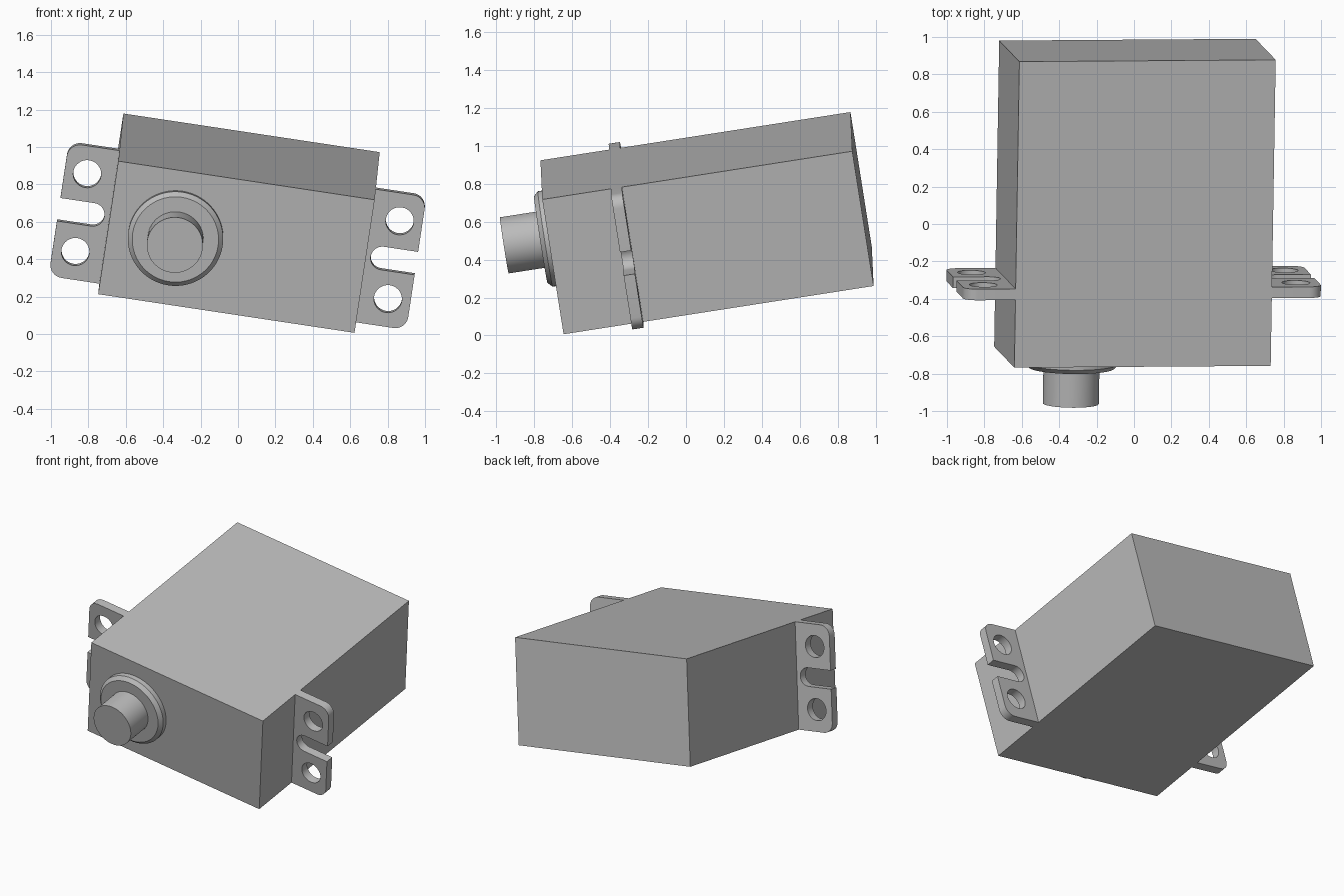
import bpy, bmesh
from math import cos, sin, pi, radians
from mathutils import Matrix, Vector

cube = bpy.data.objects.get("Cube")
if cube:
    bpy.data.objects.remove(cube)

# One grey plastic for everything
grey = bpy.data.materials.new("mid_grey")
grey.use_nodes = True
grey.diffuse_color = (0.5, 0.5, 0.5, 1)
grey.node_tree.nodes["Principled BSDF"].inputs["Base Color"].default_value = (0.5, 0.5, 0.5, 1)

# Tilted pose of the whole servo: local x = width, y = depth, z = height
AXIS_X = Vector((0.9885, 0.007, -0.149)).normalized()
AXIS_Y = Vector((0.015, 0.988, 0.154))
AXIS_Y = (AXIS_Y - AXIS_X * AXIS_Y.dot(AXIS_X)).normalized()
POSE = Matrix((AXIS_X, AXIS_Y, AXIS_X.cross(AXIS_Y))).transposed().to_4x4()
POSE.translation = (0.005, 0.111, 0.5925)

HALF_W, HALF_D, HALF_H = 0.693, 0.828, 0.364
EAR_X, EAR_Y, EAR_T = 0.967, -0.432, 0.03
STAND_UP = Matrix.Rotation(radians(90), 4, 'X')


def finish(name, mesh):
    """Link a mesh as a posed, shaded object."""
    ob = bpy.data.objects.new(name, mesh)
    bpy.context.collection.objects.link(ob)
    mesh.materials.clear()
    mesh.materials.append(grey)
    ob.matrix_world = POSE
    bpy.ops.object.select_all(action='DESELECT')
    ob.select_set(True)
    bpy.context.view_layer.objects.active = ob
    bpy.ops.object.shade_smooth_by_angle(angle=radians(30))
    return ob


def from_bmesh(name, bm):
    bmesh.ops.recalc_face_normals(bm, faces=bm.faces)
    mesh = bpy.data.meshes.new(name)
    bm.to_mesh(mesh)
    bm.free()
    return finish(name, mesh)


def cylinder(name, radius, y_front, y_back, x, chamfer=0):
    """Cylinder along depth with an optional chamfered front rim."""
    bm = bmesh.new()
    bmesh.ops.create_cone(bm, cap_ends=True, segments=64, radius1=radius, radius2=radius,
                          depth=y_back - y_front,
                          matrix=Matrix.Translation((x, (y_front + y_back) / 2, 0)) @ STAND_UP)
    if chamfer:
        rim = [e for e in bm.edges if all(v.co.y < y_front + 0.001 for v in e.verts)]
        bmesh.ops.bevel(bm, geom=rim, offset=chamfer, segments=1, affect='EDGES')
    return from_bmesh(name, bm)


def arc(cx, cz, r, start, end, steps):
    return [(cx + r * cos(start + (end - start) * i / steps),
             cz + r * sin(start + (end - start) * i / steps)) for i in range(steps + 1)]


def ear(name, side):
    """Slotted mounting ear with two screw holes."""
    corner, slot = 0.07, 0.063
    cx, cz = EAR_X - corner, HALF_H - corner
    outline = [(HALF_W, -HALF_H)]
    outline += arc(cx, -cz, corner, -pi / 2, 0, 8)
    outline += [(EAR_X, -slot)]
    outline += arc(0.783, 0, slot, 3 * pi / 2, pi / 2, 16)
    outline += [(EAR_X, slot)]
    outline += arc(cx, cz, corner, 0, pi / 2, 8)
    outline += [(HALF_W, HALF_H)]
    holes = [arc(0.845, z, 0.075, 0, 2 * pi, 32)[:-1] for z in (-0.213, 0.213)]

    curve = bpy.data.curves.new(name, 'CURVE')
    curve.dimensions = '2D'
    curve.fill_mode = 'BOTH'
    curve.extrude = EAR_T
    for loop in [outline] + holes:
        spline = curve.splines.new('POLY')
        spline.points.add(len(loop) - 1)
        for point, (x, z) in zip(spline.points, loop):
            point.co = (side * x, z, 0, 1)
        spline.use_cyclic_u = True
    temp = bpy.data.objects.new(name + "_outline", curve)
    bpy.context.collection.objects.link(temp)
    bpy.context.view_layer.update()
    mesh = bpy.data.meshes.new_from_object(
        temp.evaluated_get(bpy.context.evaluated_depsgraph_get()))
    bpy.data.objects.remove(temp)

    bm = bmesh.new()
    bm.from_mesh(mesh)
    bmesh.ops.remove_doubles(bm, verts=bm.verts, dist=0.0005)
    bmesh.ops.transform(bm, matrix=Matrix.Translation((0, EAR_Y, 0)) @ STAND_UP, verts=bm.verts)
    return from_bmesh(name, bm)


# Case
bm = bmesh.new()
bmesh.ops.create_cube(bm, size=2, matrix=Matrix.Diagonal((HALF_W, HALF_D, HALF_H, 1)))
from_bmesh("case", bm)

# Mounting ears
ear("left_ear", 1)
ear("right_ear", -1)

# Output collar and shaft, centred one half-height in from the right side
SHAFT_X = HALF_H - HALF_W
cylinder("collar", 0.255, -0.886, -0.82, SHAFT_X, chamfer=0.024)
cylinder("output_shaft", 0.15, -1.081, -0.87, SHAFT_X)
